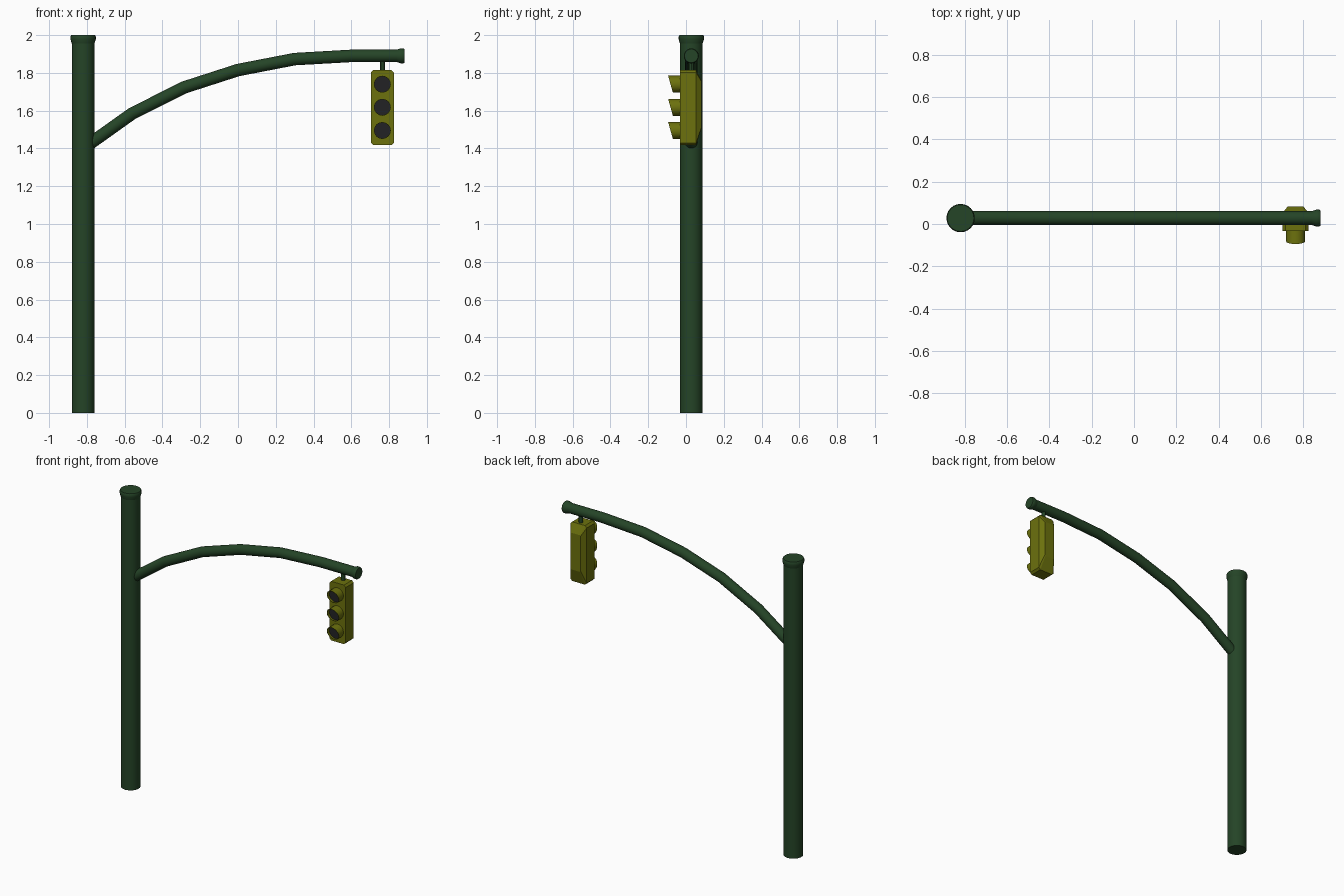
import bpy, bmesh, math
from mathutils import Vector

old = bpy.data.objects.get("Cube")
if old:
    bpy.data.objects.remove(old, do_unlink=True)


def material(name, rgb):
    m = bpy.data.materials.new(name)
    m.use_nodes = True
    m.diffuse_color = (*rgb, 1)
    m.node_tree.nodes["Principled BSDF"].inputs["Base Color"].default_value = (*rgb, 1)
    return m


GREEN = material("dark green paint", (0.018, 0.058, 0.02))
YELLOW = material("olive yellow", (0.15, 0.165, 0.004))
DARK = material("dark lens", (0.016, 0.016, 0.018))

X, Y, Z = Vector((1, 0, 0)), Vector((0, 1, 0)), Vector((0, 0, 1))
DEPTH = 0.028      # y of the pole and arm axis
POLE_X = -0.82
LIGHT_X = 0.764


def ring(center, radius, axis, sides=20):
    """Circle of points around an axis."""
    axis = axis.normalized()
    u = X if abs(axis.y) > 0.9 else Y
    v = axis.cross(u)
    return [Vector(center) + radius * (math.cos(a) * u + math.sin(a) * v)
            for a in (2 * math.pi * i / sides for i in range(sides))]


def loft(name, rings, mats, smooth=True):
    """Closed skin over rings; the last cap takes the last material."""
    bm = bmesh.new()
    loops = [[bm.verts.new(p) for p in r] for r in rings]
    n = len(loops[0])
    for a, b in zip(loops, loops[1:]):
        for i in range(n):
            j = (i + 1) % n
            bm.faces.new((a[i], a[j], b[j], b[i]))
    bm.faces.new(loops[0])
    bm.faces.new(loops[-1]).material_index = len(mats) - 1
    bmesh.ops.recalc_face_normals(bm, faces=bm.faces)
    mesh = bpy.data.meshes.new(name)
    bm.to_mesh(mesh)
    bm.free()
    for m in mats:
        mesh.materials.append(m)
    ob = bpy.data.objects.new(name, mesh)
    bpy.context.collection.objects.link(ob)
    if smooth:
        bpy.ops.object.select_all(action="DESELECT")
        ob.select_set(True)
        bpy.context.view_layer.objects.active = ob
        bpy.ops.object.shade_smooth_by_angle(angle=math.radians(30))
    return ob


def lathe(name, origin, axis, profile, mats, sides=24):
    origin = Vector(origin)
    return loft(name, [ring(origin + axis * d, r, axis, sides) for r, d in profile], mats)


# Pole and its flared cap
lathe("pole", (POLE_X, DEPTH, 0), Z, [(0.06, 0), (0.06, 1.97)], [GREEN])
lathe("pole_cap", (POLE_X, DEPTH, 2), Z,
      [(0.06, -0.045), (0.067, -0.022), (0.067, -0.008), (0.063, 0)], [GREEN])

# Curved arm made of straight segments
path = [Vector((x, DEPTH, z)) for x, z in
        ((-0.82, 1.40), (-0.56, 1.585), (-0.285, 1.723), (0, 1.815),
         (0.3, 1.873), (0.6, 1.89), (0.86, 1.89))]
arm = []
for i, p in enumerate(path):
    before, after = path[max(i - 1, 0)], path[min(i + 1, len(path) - 1)]
    tangent = (p - before).normalized() + (after - p).normalized()
    arm.append(ring(p, 0.033, tangent))
loft("arm", arm, [GREEN])
lathe("arm_end_cap", (0.882, DEPTH, 1.89), X,
      [(0.033, -0.04), (0.04, -0.02), (0.04, -0.007), (0.036, 0)], [GREEN], 20)

# Short hanger between arm and signal
lathe("hanger", (LIGHT_X, DEPTH, 0), Z, [(0.013, 1.8), (0.013, 1.88)], [GREEN], 12)


# Signal housing: chamfered box with a tapered back
def chamfered(y, half_x, low, high, cut):
    pts = []
    for x, z, sx, sz in ((half_x, low, -1, 1), (half_x, high, -1, -1),
                         (-half_x, high, 1, -1), (-half_x, low, 1, 1)):
        pair = [Vector((LIGHT_X + x + sx * cut, y, z)), Vector((LIGHT_X + x, y, z + sz * cut))]
        pts += pair if sx * sz < 0 else pair[::-1]
    return pts


loft("signal_housing",
     [chamfered(-0.032, 0.061, 1.417, 1.815, 0.013),
      chamfered(0.053, 0.061, 1.417, 1.815, 0.013),
      chamfered(0.083, 0.037, 1.51, 1.757, 0.005)], [YELLOW], smooth=False)


# Three visors, cut at a slant, each with a dark lens
def slanted(points, z):
    for p in points:
        p.y -= (p.z - z) * 0.28
    return points


for name, z in (("top", 1.74), ("middle", 1.618), ("bottom", 1.495)):
    def hoop(y, r):
        return ring((LIGHT_X, y, z), r, Y, 16)
    loft(name + "_visor",
         [hoop(-0.03, 0.045), slanted(hoop(-0.082, 0.045), z),
          slanted(hoop(-0.082, 0.042), z), hoop(-0.058, 0.042)], [YELLOW, DARK])
